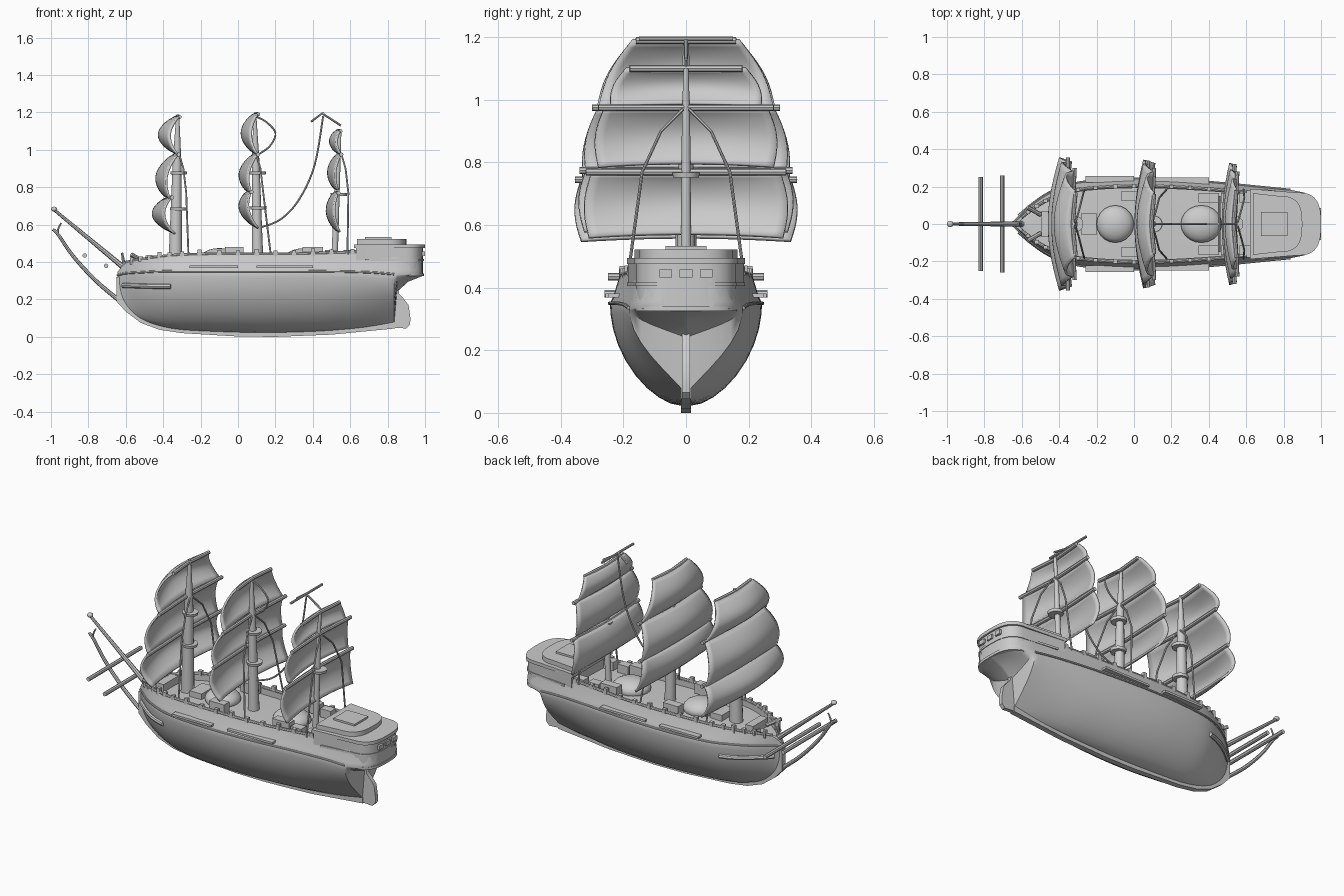
import bpy, bmesh, math
from mathutils import Vector

if "Cube" in bpy.data.objects:
    bpy.data.objects.remove(bpy.data.objects["Cube"])


def finish(name, bm, smooth=True):
    bmesh.ops.recalc_face_normals(bm, faces=bm.faces)
    me = bpy.data.meshes.new(name)
    bm.to_mesh(me)
    bm.free()
    ob = bpy.data.objects.new(name, me)
    bpy.context.collection.objects.link(ob)
    if smooth:
        bpy.ops.object.select_all(action='DESELECT')
        ob.select_set(True)
        bpy.context.view_layer.objects.active = ob
        bpy.ops.object.shade_smooth_by_angle(angle=math.radians(40))
    return ob


def spline(pts, n=5):
    """Catmull-Rom samples through tuples of any length."""
    out = []
    for i in range(len(pts) - 1):
        a, b, c, d = (Vector(pts[max(0, min(len(pts) - 1, i + k))]) for k in (-1, 0, 1, 2))
        for j in range(n):
            t = j / n
            out.append(b + (c - a) * t / 2 + (a * 2 - b * 5 + c * 4 - d) * t * t / 2
                       + (b * 3 - a - c * 3 + d) * t ** 3 / 2)
    return out + [Vector(pts[-1])]


def grid(bm, rows):
    vs = [[bm.verts.new(p) for p in r] for r in rows]
    for a, b in zip(vs, vs[1:]):
        for j in range(len(a) - 1):
            bm.faces.new((a[j], a[j + 1], b[j + 1], b[j]))
    return vs


def tube(name, pts, r0, r1=None, curved=False, sides=8):
    """Round spar or rope along a path, tapering from r0 to r1."""
    r1 = r0 if r1 is None else r1
    pts = spline(pts) if curved else [Vector(p) for p in pts]
    bm = bmesh.new()
    rows = []
    for i, p in enumerate(pts):
        d = pts[min(i + 1, len(pts) - 1)] - pts[max(i - 1, 0)]
        q = d.to_track_quat('Z', 'Y')
        r = r0 + (r1 - r0) * i / (len(pts) - 1)
        rows.append([p + q @ Vector((r * math.cos(a), r * math.sin(a), 0))
                     for a in (2 * math.pi * k / sides for k in range(sides + 1))])
    vs = grid(bm, rows)
    bm.faces.new(vs[0][:-1])
    bm.faces.new(vs[-1][:-1])
    bmesh.ops.remove_doubles(bm, verts=bm.verts, dist=1e-5)
    return finish(name, bm)


def prism(name, pts, depth):
    """Extrude a closed outline by a vector."""
    bm = bmesh.new()
    f = bm.faces.new([bm.verts.new(p) for p in pts])
    ext = bmesh.ops.extrude_face_region(bm, geom=[f])
    bmesh.ops.translate(bm, vec=depth, verts=[v for v in ext['geom'] if isinstance(v, bmesh.types.BMVert)])
    return finish(name, bm)


def box(name, c, s):
    x, y, z = (c[i] - s[i] / 2 for i in range(3))
    return prism(name, [(x, y, z), (x + s[0], y, z), (x + s[0], y + s[1], z), (x, y + s[1], z)], (0, 0, s[2]))


def mirror_y(ob):
    m = ob.modifiers.new("Mirror", 'MIRROR')
    m.use_axis = (False, True, False)
    return ob


# Hull stations: x, keel z, half beam, sheer z, fullness power, bulwark top z
stations = [(-.645, .20, .006, .33, .9, .345), (-.60, .145, .05, .34, .85, .395), (-.52, .09, .12, .345, .7, .41),
            (-.42, .055, .18, .35, .6, .425), (-.30, .035, .22, .35, .55, .435), (-.10, .025, .24, .35, .52, .44),
            (.10, .02, .242, .35, .52, .44), (.30, .022, .232, .35, .55, .44), (.50, .03, .215, .35, .62, .445),
            (.70, .045, .195, .345, .85, .45), (.835, .06, .182, .335, 1.1, .45), (.85, .24, .18, .335, 1.1, .45),
            (.91, .295, .168, .335, 1.0, .45), (.96, .315, .14, .335, 1.0, .45), (.985, .325, .09, .335, 1.0, .45)]
body = spline(stations[:11], 4) + [Vector(s) for s in stations[11:]]
rows = []
for x, k, b, s, p, t in body:
    b = max(b, .006)
    row = [(x, b * math.sin(f * math.pi / 2) ** p, k + (s - k) * f)
           for f in (0, .03, .09, .18, .3, .45, .6, .75, .9, 1)]
    top, inner = b * .87, max(b * .87 - .02, .002)
    rows.append(row + [(x, b * .96, s + .02), (x, top, t), (x, inner, t), (x, inner, t - .035), (x, 0, t - .03)])
bm = bmesh.new()
vs = grid(bm, rows)
bm.faces.new(vs[0])
bm.faces.new(vs[-1])
mirror_y(finish("hull", bm))

# Keel with stem, and rudder
keel = [(-.65, .32), (-.65, .19), (-.6, .135), (-.52, .075), (-.42, .038), (-.3, .02), (0, .002), (.2, 0),
        (.5, .012), (.84, .045), (.84, .08), (.4, .05), (-.1, .05), (-.4, .09), (-.55, .17), (-.61, .32)]
prism("keel", [(x, -.016, z) for x, z in keel], (0, .032, 0))
rud = [(.82, .05), (.9, .045), (.92, .065), (.922, .1), (.912, .17), (.885, .205), (.862, .23), (.855, .3), (.82, .3)]
prism("rudder", [(x, -.012, z) for x, z in rud], (0, .024, 0))

# Poop at the stern: wall, rims, raised roof and skylight
def stern_plan(x0, x1, w0, w1, z):
    r = .13
    arc = [(x1 - r + r * max(0, math.cos(a)) ** .7, w1 * math.copysign(abs(math.sin(a)) ** .7, a), z)
           for a in (math.pi / 2 * (k / 10 - 1) for k in range(21))]
    return [(x0, -w0, z)] + arc + [(x0, w0, z)]


for name, a, z, h in (("poop_wall", (.63, .99, .185, .16), .33, .15), ("poop_lower_rim", (.62, .995, .19, .165), .325, .015),
                      ("poop_middle_rim", (.68, .994, .188, .164), .405, .012), ("poop_roof_rim", (.62, 1.0, .188, .168), .475, .02),
                      ("poop_raised_roof", (.635, .9, .165, .15), .49, .032)):
    prism(name, stern_plan(*a, z), (0, 0, h))
box("skylight", (.75, 0, .523), (.14, .13, .02))
for i, y in enumerate((-.065, 0, .065)):
    box("stern_window_%d" % i, (.992, y, .445), (.014, .04, .025))

# Rails, mooring ledges and pin posts on both sides
rail = [(x, b * .87 - .008, t + .003) for x, k, b, s, p, t in stations[1:10]]
mirror_y(tube("bulwark_rail", rail, .009, curved=True))
mirror_y(tube("sheer_moulding", [(x, b + .001, s) for x, k, b, s, p, t in stations[:11]], .006, curved=True))
mirror_y(tube("bow_ledge", [(-.615, .04, .275), (-.52, .118, .272), (-.44, .168, .27), (-.36, .198, .27)], .013, curved=True))
mirror_y(box("fore_channel", (-.13, .24, .375), (.26, .035, .012)))
mirror_y(box("main_channel", (.25, .23, .375), (.3, .035, .012)))
for i in range(15):
    s = spline(rail, 1 + 3)[2 + 2 * i]
    mirror_y(box("pin_post_%d" % i, (s.x, s.y, s.z + .004), (.022, .02, .028 if i % 3 else .045)))
for i, x in enumerate((.5, .6)):
    mirror_y(box("deck_locker_%d" % i, (x, .14, .44), (.07, .05, .05)))

# Boats, hatches and bow fittings on the deck
def boat(name, x, l, w, z, h):
    bm = bmesh.new()
    bmesh.ops.create_uvsphere(bm, u_segments=20, v_segments=10, radius=1)
    for v in bm.verts:
        v.co = Vector((x + v.co.x * l, v.co.y * w, z + v.co.z * h))
    return finish(name, bm)


boat("fore_boat", -.10, .10, .10, .42, .055)
boat("aft_boat", .36, .11, .10, .42, .055)
box("fore_hatch", (-.24, 0, .42), (.08, .12, .04))
mirror_y(box("side_house", (-.02, .15, .45), (.1, .05, .06)))
mirror_y(box("aft_side_house", (.40, .14, .45), (.11, .05, .06)))
box("windlass", (-.47, 0, .41), (.05, .14, .05))
mirror_y(tube("cathead", [(-.5, .05, .40), (-.57, .09, .44)], .012))
tube("bow_post", [(-.6, 0, .33), (-.62, 0, .45)], .012, .006)

# Bowsprit, bobstay and the two cross spars
tube("bowsprit", [(-.55, 0, .32), (-.99, 0, .685)], .016, .008)
boat("bowsprit_knob", -.983, .017, .017, .683, .013)
tube("bobstay", [(-.63, 0, .19), (-.76, 0, .30), (-.88, 0, .43), (-.96, 0, .545), (-.99, 0, .575)], .012, .008, True)
tube("bobstay_hook", [(-.965, 0, .55), (-.96, 0, .58), (-.945, 0, .61)], .006, .004, True)
for i, (x, z, w) in enumerate(((-.82, .435, .25), (-.705, .38, .26))):
    tube("bow_spar_%d" % i, [(x, -w, z), (x, -.8 * w, z), (x, .8 * w, z), (x, w, z)], .012)


# Billowing square sail
def sail(name, z0, z1, w0, w1, x0, x1, bulge):
    rows = []
    for i in range(13):
        v = i / 12
        w = w0 + (w1 - w0) * v + .02 * math.sin(math.pi * v)
        row = []
        for j in range(21):
            u = j / 10 - 1
            swell = math.sin(math.pi * v) ** .8 * (.55 + .45 * math.cos(u * math.pi / 2))
            row.append((x0 + (x1 - x0) * v - bulge * swell + .02 * u * u, u * w,
                        z0 + (z1 - z0) * v + .012 * (1 - u * u) * (1 - v)))
        rows.append(row)
    bm = bmesh.new()
    grid(bm, rows)
    ob = finish(name, bm)
    m = ob.modifiers.new("Thickness", 'SOLIDIFY')
    m.thickness, m.offset = .012, 0


# Masts: name, base x, top x, top z, base radius, platform heights, sails
rig = [("fore", -.335, -.322, 1.19, .038, (.685, .875), ((.55, .745, .335, .335, -.355, -.375, .09),
        (.735, .975, .33, .28, -.38, -.34, .075), (.975, 1.175, .285, .18, -.34, -.335, .085))),
       ("main", .105, .09, 1.19, .032, (.69, .875), ((.58, .775, .325, .32, .09, .05, .06),
        (.765, .975, .32, .28, .055, .085, .06), (.975, 1.19, .28, .17, .085, .085, .065))),
       ("mizzen", .515, .545, 1.1, .018, (.76,), ((.56, .77, .31, .30, .525, .515, .045),
        (.785, .975, .28, .26, .515, .53, .04), (.975, 1.1, .24, .19, .53, .525, .035)))]
for name, xb, xt, zt, r, tops, sails in rig:
    tube(name + "_mast", [(xb, 0, .39), (xb + (xt - xb) * .7, 0, .95), (xt, 0, zt)], r, .008, sides=14)
    for i, z in enumerate(tops):
        x = xb + (xt - xb) * (z - .4) / .75
        tube("%s_top_%d" % (name, i), [(x + .01, 0, z - .008), (x + .01, 0, z + .008)], .042, .045, sides=14)
    for i, s in enumerate(sails):
        sail("%s_sail_%d" % (name, i), *s)
        w = s[3] + .02 if i < 2 else s[3] - .01
        x, z = s[5] + .008, s[1]
        tube("%s_yard_%d" % (name, i), [(x + .015, -w, z), (x, 0, z), (x + .015, w, z)], .011)
        tube("%s_sling_%d" % (name, i), [(x, 0, z), (xb + (xt - xb) * (z - .4) / .75, 0, z)], .009)
    # Shrouds from the mast head to the rails
    mirror_y(tube(name + "_shroud", [(xt + .01, .01, .97), (xt + .03, .08, .9), (xt + .045, .14, .77),
                                     (xb + .07, .185, .44)], .005))

# Loose rigging and the spar aft of the main mast
tube("main_loop", [(.09, 0, 1.18), (.15, 0, 1.15), (.2, 0, 1.09), (.17, 0, 1.02), (.1, 0, .97)], .005, curved=True)
tube("aft_stay", [(.455, 0, 1.18), (.41, 0, .92), (.33, 0, .74), (.23, 0, .63), (.12, 0, .585)], .005, curved=True)
tube("aft_gaff", [(.39, 0, 1.15), (.45, 0, 1.195), (.55, 0, 1.13)], .006)
tube("aft_spar", [(.455, -.15, 1.195), (.455, .15, 1.195)], .007)
